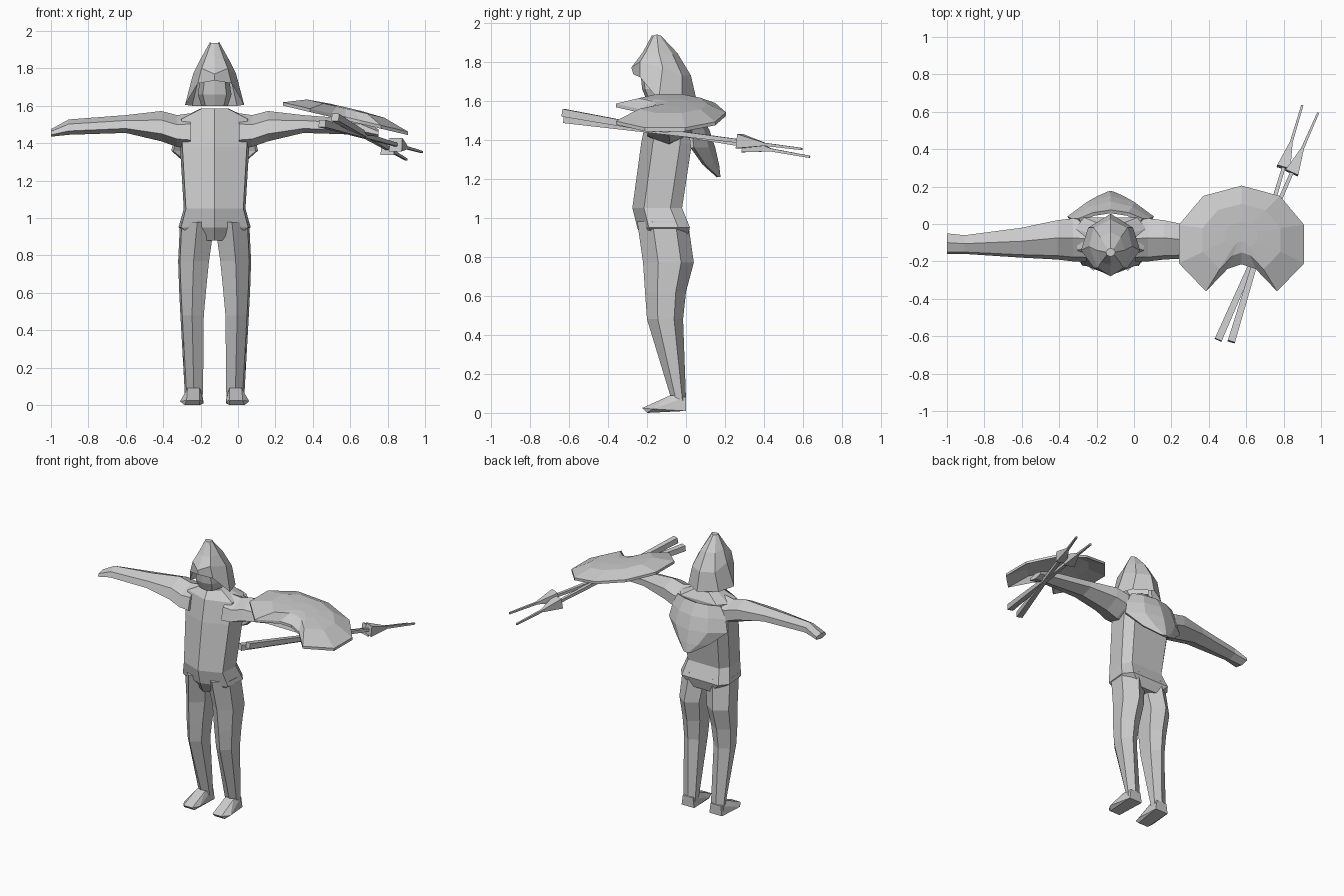
import bpy, bmesh, math
from mathutils import Vector

if "Cube" in bpy.data.objects:
    bpy.data.objects.remove(bpy.data.objects["Cube"])

CX = -0.125  # centre line of the figure

mat = bpy.data.materials.new("plain_grey")
mat.diffuse_color = (0.6, 0.6, 0.6, 1)
mat.use_nodes = True
mat.node_tree.nodes["Principled BSDF"].inputs["Base Color"].default_value = mat.diffuse_color


def finish(bm, name, thickness=0):
    bmesh.ops.recalc_face_normals(bm, faces=bm.faces)
    me = bpy.data.meshes.new(name)
    bm.to_mesh(me)
    bm.free()
    me.materials.append(mat)
    ob = bpy.data.objects.new(name, me)
    bpy.context.collection.objects.link(ob)
    if thickness:
        mod = ob.modifiers.new("thickness", "SOLIDIFY")
        mod.thickness = thickness
    return ob


def loft(name, rings, caps=(True, True), closed=True, thickness=0):
    """Skin a list of equal-length point rings."""
    bm = bmesh.new()
    vs = [[bm.verts.new(p) for p in r] for r in rings]
    n = len(rings[0])
    for a, b in zip(vs, vs[1:]):
        for i in range(n if closed else n - 1):
            j = (i + 1) % n
            bm.faces.new((a[i], a[j], b[j], b[i]))
    if caps[0]:
        bm.faces.new(vs[0])
    if caps[1]:
        bm.faces.new(vs[-1])
    return finish(bm, name, thickness)


def mirror_ring(half):
    """Half ring from front centre to back centre, completed on the other side."""
    full = half + [(-x, y, z) for x, y, z in half[-2:0:-1]]
    return [(CX + x, y, z) for x, y, z in full]


# Torso: height, half width, front ridge y, back y
torso = [(0.88, 0.10, -0.22, 0.0), (0.95, 0.193, -0.25, 0.02), (1.05, 0.165, -0.275, -0.02),
         (1.38, 0.185, -0.23, 0.03), (1.53, 0.19, -0.2, 0.035), (1.585, 0.075, -0.17, 0.0)]
loft("torso", [mirror_ring([(0, f, z), (s * 0.93, f + 0.06, z), (s, b - 0.06, z),
                            (s * 0.75, b, z), (0, b, z)]) for z, s, f, b in torso])

# Legs: height, inner x, outer x, front y, back y
leg = [(0.98, 0.0, 0.185, -0.25, 0.01), (0.77, 0.03, 0.195, -0.22, 0.04),
       (0.62, 0.045, 0.19, -0.21, 0.0), (0.48, 0.058, 0.183, -0.2, -0.015),
       (0.07, 0.062, 0.16, -0.075, 0.0), (0.01, 0.07, 0.16, -0.07, 0.0)]
# Arms: distance out, front y, back y, bottom z, top z
arm = [(0.13, -0.2, 0.02, 1.37, 1.56), (0.20, -0.2, 0.03, 1.38, 1.55),
       (0.285, -0.19, 0.02, 1.41, 1.572), (0.475, -0.18, -0.02, 1.455, 1.55),
       (0.78, -0.16, -0.06, 1.445, 1.527), (0.875, -0.16, -0.05, 1.435, 1.475)]
foot = [(0.06, 0, 0.01), (0.16, 0, 0.01), (0.07, 0, 0.08), (0.15, 0, 0.08),
        (0.08, -0.08, 0.09), (0.145, -0.08, 0.09), (0.06, -0.17, 0.02), (0.185, -0.17, 0.02),
        (0.08, -0.225, 0.025), (0.15, -0.225, 0.025), (0.08, -0.2, 0.0), (0.16, -0.2, 0.0)]

for side, s in (("left", 1), ("right", -1)):
    rings = []
    for z, i, o, f, b in leg:
        m, d = (i + o) / 2, b - f
        rings.append([(CX + s * x, y, z) for x, y in
                      ((m, f), (o - 0.01, f + d * 0.3), (o, b - d * 0.25),
                       (m, b), (i, b - d * 0.2), (i, f + d * 0.25))])
    loft(side + "_leg", rings)

    rings = []
    for x, f, b, lo, hi in arm:
        h, d = hi - lo, b - f
        rings.append([(CX + s * x, y, z) for y, z in
                      ((f, lo + h * 0.25), (f + d * 0.1, lo + h * 0.7), (f + d * 0.55, hi),
                       (b, lo + h * 0.75), (b, lo + h * 0.3), (f + d * 0.5, lo))])
    loft(side + "_arm", rings)

    bm = bmesh.new()
    for x, y, z in foot:
        bm.verts.new((CX + s * x, y, z))
    bmesh.ops.convex_hull(bm, input=bm.verts)
    finish(bm, side + "_foot")

# Pointed hood with side flaps, open over the face
hood = [
    [(0, -0.27, 1.735), (0.09, -0.235, 1.72), (0.158, -0.14, 1.605), (0.12, -0.02, 1.6), (0, 0.055, 1.6)],
    [(0, -0.28, 1.77), (0.07, -0.235, 1.80), (0.115, -0.12, 1.77), (0.09, -0.02, 1.73), (0, 0.025, 1.73)],
    [(0, -0.22, 1.85), (0.05, -0.205, 1.85), (0.075, -0.14, 1.85), (0.055, -0.07, 1.84), (0, -0.045, 1.845)],
    [(0, -0.175, 1.935), (0.02, -0.165, 1.935), (0.025, -0.15, 1.94), (0.015, -0.135, 1.935), (0, -0.13, 1.935)],
]
loft("hood", [mirror_ring(h) for h in hood], caps=(False, True))

# Face block inside the hood
face = [(1.598, 0.07, -0.2, 0.0), (1.66, 0.09, -0.225, 0.0), (1.76, 0.075, -0.235, -0.03)]
loft("face", [mirror_ring([(0, f, z), (w * 0.7, f + 0.015, z), (w, f + 0.1, z), (0, b, z)])
              for z, w, f, b in face])

# Curved plate hanging on the back: height, half width, side y, centre y
plate = [(1.53, 0.17, 0.03, 0.075), (1.45, 0.21, 0.03, 0.12), (1.36, 0.232, 0.04, 0.15),
         (1.27, 0.13, 0.10, 0.17), (1.21, 0.03, 0.165, 0.177)]
loft("back_plate", [[(CX + w * t, c + (e - c) * t * t, z) for t in (-1, -0.55, 0, 0.55, 1)]
                    for z, w, e, c in plate],
     caps=(False, False), closed=False, thickness=0.02)

# Crescent shield, domed and tilted down away from the body
SX, SY = 0.575, -0.05
half = [(0, 0.205), (0.205, 0.15), (0.335, -0.005), (0.335, -0.21), (0.19, -0.36), (0.075, -0.24), (0, -0.215)]
outline = half + [(-x, y) for x, y in half[-2:0:-1]]


def shield_ring(scale, lift):
    return [(SX + x * scale, SY + (y - SY) * scale, 1.54 - 0.235 * x * scale + lift)
            for x, y in outline]


loft("shield", [shield_ring(1, -0.018), shield_ring(1, 0), shield_ring(0.62, 0.045),
                shield_ring(0.25, 0.052)], caps=(False, True))
loft("shield_lining", [shield_ring(1, -0.018), shield_ring(0.62, 0.025),
                       shield_ring(0.25, 0.032)], caps=(False, True))


# Two crossed spears with tapered shafts and four-sided barbed heads
def tapered(name, a, b, ra, rb):
    a, b = Vector(a), Vector(b)
    d = (b - a).normalized()
    u = d.cross(Vector((0, 0, 1))).normalized()
    v = d.cross(u)
    loft(name, [[p + (u * math.cos(k) + v * math.sin(k)) * r
                 for k in (math.pi / 4 + i * math.pi / 2 for i in range(4))]
                for p, r in ((a, ra), (b, rb))])


for n, a, b in (("first", (0.45, -0.62, 1.505), (0.985, 0.595, 1.352)),
                ("second", (0.52, -0.63, 1.538), (0.9, 0.635, 1.312))):
    a, b = Vector(a), Vector(b)
    tapered(n + "_spear_shaft", a, b, 0.028, 0.008)
    tapered(n + "_spear_head", a.lerp(b, 0.735), a.lerp(b, 0.84), 0.052, 0.012)
